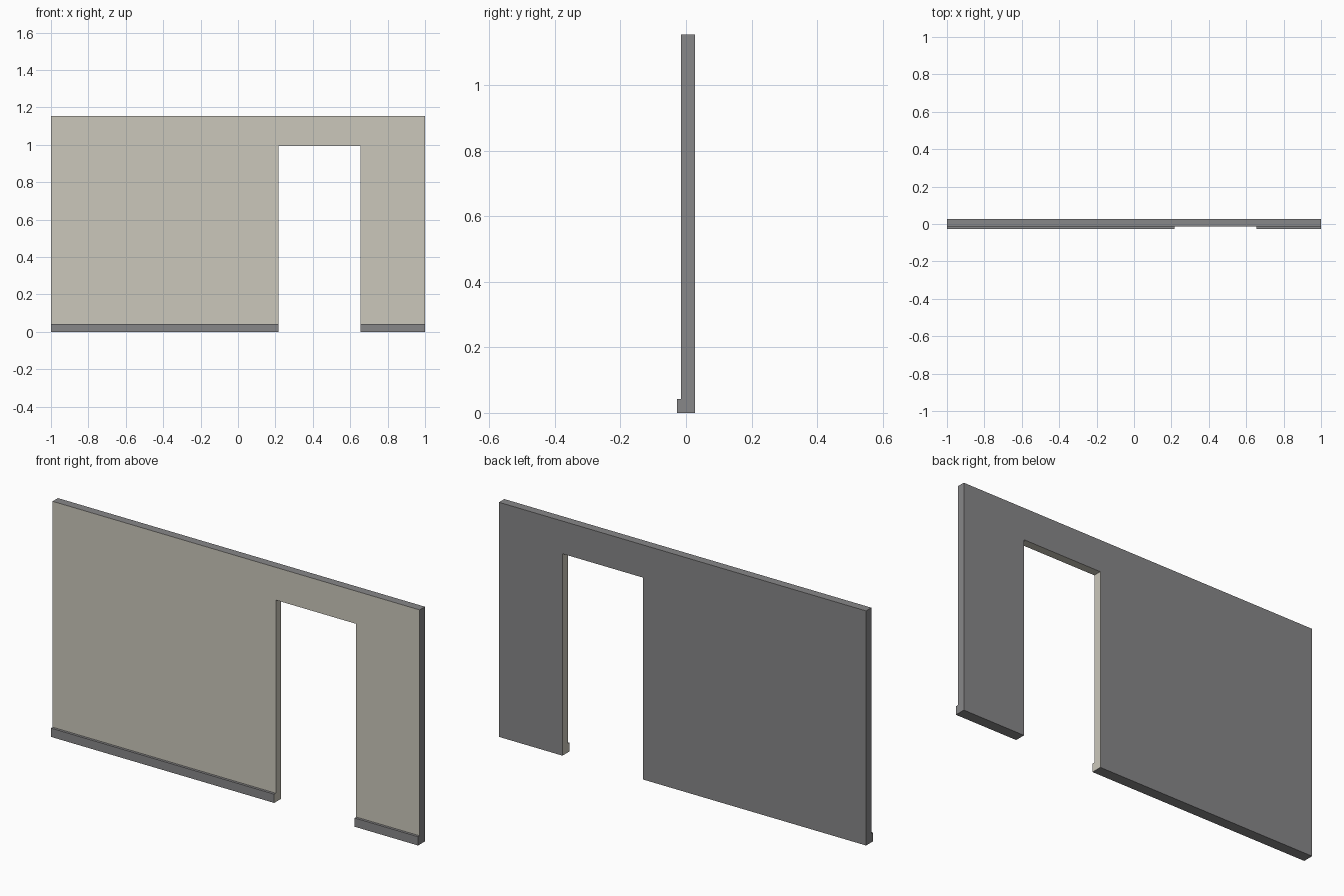
import bpy, bmesh

if "Cube" in bpy.data.objects:
    bpy.data.objects.remove(bpy.data.objects["Cube"])

# Main dimensions
X0, X1 = -1.0, 1.0            # wall ends
D0, D1, DH = 0.216, 0.654, 0.994   # doorway sides and height
H = 1.155                     # wall height
BACK, FRONT, SKIRT = 0.027, -0.0145, -0.027   # depth planes
SKIRT_H = 0.043


def material(name, rgb):
    m = bpy.data.materials.new(name)
    m.diffuse_color = (*rgb, 1.0)
    m.use_nodes = True
    m.node_tree.nodes["Principled BSDF"].inputs["Base Color"].default_value = m.diffuse_color
    return m


grey = material("grey", (0.245, 0.242, 0.248))
beige = material("warm_beige", (0.60, 0.575, 0.50))


def in_doorway(face):
    """True for faces lining the door opening."""
    c, n = face.calc_center_median(), face.normal
    side = abs(n.x) > 0.5 and D0 - 0.01 < c.x < D1 + 0.01
    lintel = n.z < -0.5 and c.z > 0.5
    return side or lintel


def extrude_profile(name, points, y_front, y_back, is_beige):
    """Extrude an x-z outline through the depth and colour faces by a rule."""
    bm = bmesh.new()
    face = bm.faces.new([bm.verts.new((x, y_front, z)) for x, z in points])
    ext = bmesh.ops.extrude_face_region(bm, geom=[face], use_keep_orig=True)
    verts = [g for g in ext["geom"] if isinstance(g, bmesh.types.BMVert)]
    bmesh.ops.translate(bm, verts=verts, vec=(0, y_back - y_front, 0))
    bmesh.ops.recalc_face_normals(bm, faces=bm.faces[:])
    bm.normal_update()
    for f in bm.faces:
        f.material_index = 1 if is_beige(f) else 0
    me = bpy.data.meshes.new(name)
    bm.to_mesh(me)
    bm.free()
    me.materials.append(grey)
    me.materials.append(beige)
    ob = bpy.data.objects.new(name, me)
    bpy.context.collection.objects.link(ob)
    return ob


# Wall panel with doorway: painted front and door lining, grey elsewhere
extrude_profile(
    "wall",
    [(X0, 0), (D0, 0), (D0, DH), (D1, DH), (D1, 0), (X1, 0), (X1, H), (X0, H)],
    FRONT, BACK,
    lambda f: f.normal.y < -0.5 or in_doorway(f))

# Skirting boards either side of the doorway
for name, a, b in (("skirting_left", X0, D0), ("skirting_right", D1, X1)):
    extrude_profile(name, [(a, 0), (b, 0), (b, SKIRT_H), (a, SKIRT_H)],
                    SKIRT, FRONT, in_doorway)
